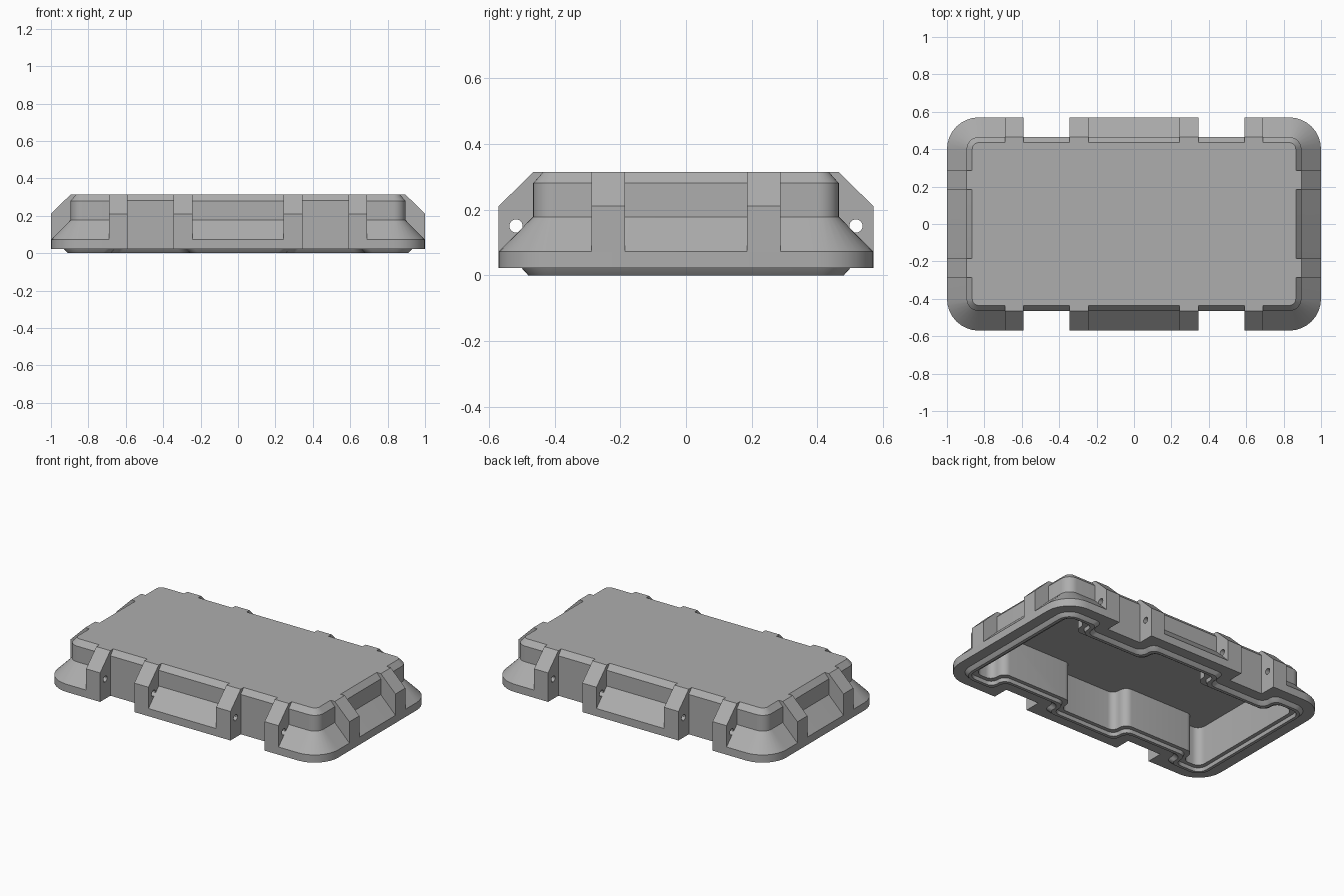
import bpy, bmesh, math
from mathutils import Vector

if "Cube" in bpy.data.objects:
    bpy.data.objects.remove(bpy.data.objects["Cube"])

HX, HY = 1.0, 0.57          # half length and half width
WALL = 0.105                # how far the tub wall sits inside the rim
RIM_Z, TOP_Z = 0.022, 0.314
NOTCH_IN, NOTCH_OUT = 0.345, 0.59

grey = bpy.data.materials.new("plain_grey")
grey.use_nodes = True
grey.diffuse_color = (0.42, 0.42, 0.42, 1)
grey.node_tree.nodes["Principled BSDF"].inputs["Base Color"].default_value = grey.diffuse_color


def finish(name, bm):
    bmesh.ops.recalc_face_normals(bm, faces=bm.faces)
    mesh = bpy.data.meshes.new(name)
    bm.to_mesh(mesh)
    bm.free()
    mesh.materials.append(grey)
    obj = bpy.data.objects.new(name, mesh)
    bpy.context.collection.objects.link(obj)
    return obj


def activate(obj):
    bpy.ops.object.select_all(action='DESELECT')
    obj.select_set(True)
    bpy.context.view_layer.objects.active = obj


def cut(obj, cutter):
    activate(obj)
    mod = obj.modifiers.new("cut", 'BOOLEAN')
    mod.operation, mod.solver, mod.object = 'DIFFERENCE', 'EXACT', cutter
    bpy.ops.object.modifier_apply(modifier=mod.name)
    bpy.data.objects.remove(cutter)


def smooth(obj):
    activate(obj)
    bpy.ops.object.shade_smooth_by_angle(angle=math.radians(30))


def rounded(corners, steps=8):
    """Round each right-angled corner (x, y, radius) of a closed path."""
    pts = []
    for i, (x, y, r) in enumerate(corners):
        p = Vector((x, y))
        before = (Vector(corners[i - 1][:2]) - p).normalized()
        after = (Vector(corners[(i + 1) % len(corners)][:2]) - p).normalized()
        centre = p + r * (before + after)
        for s in range(steps + 1):
            a = math.pi / 2 * s / steps
            pts.append(centre - r * (after * math.cos(a) + before * math.sin(a)))
    return pts


def full_loop(quarter):
    half = quarter + [(-x, y, r) for x, y, r in reversed(quarter)]
    return rounded(half + [(-x, -y, r) for x, y, r in half])


def plain_outline(d):
    return full_loop([(HX - d, HY - d, 0.17 - d)])


def notched_outline(d):
    """Rim outline moved inward by d, stepping in around the side notches."""
    out_y, in_y = HY - d, HY - WALL - d
    a, b = NOTCH_OUT + d, NOTCH_IN - d
    return full_loop([(HX - d, out_y, max(0.17 - d, 0.05)), (a, out_y, 0.045),
                      (a, in_y, 0.05), (b, in_y, 0.05), (b, out_y, 0.045)])


def loft(name, outline, levels, ring=False):
    """Skin a stack of (inset, height) outlines; a ring closes on itself."""
    bm = bmesh.new()
    loops = [[bm.verts.new((p.x, p.y, z)) for p in outline(d)] for d, z in levels]
    pairs = list(zip(loops, loops[1:]))
    if ring:
        pairs.append((loops[-1], loops[0]))
    else:
        bm.faces.new(loops[0])
        bm.faces.new(loops[-1])
    for low, high in pairs:
        for i in range(len(low)):
            j = (i + 1) % len(low)
            bm.faces.new((low[i], low[j], high[j], high[i]))
    return finish(name, bm)


def box_set(name, boxes):
    bm = bmesh.new()
    for lo, hi in boxes:
        made = bmesh.ops.create_cube(bm, size=1)["verts"]
        for v in made:
            v.co = [h if c > 0 else l for c, l, h in zip(v.co, lo, hi)]
    return finish(name, bm)


# Lid shell: rim, sloping skirt, upright wall and chamfered top
shell = loft("lid_shell", plain_outline,
             [(0, RIM_Z), (0, 0.072), (WALL, 0.178), (WALL, 0.28), (0.135, TOP_Z)])

# Notches through the rim on both long sides
notches = []
for sx in (-1, 1):
    xs = sorted((sx * NOTCH_IN, sx * NOTCH_OUT))
    for sy in (-1, 1):
        ys = sorted((sy * (HY - WALL - 0.0005), sy * 0.8))
        notches.append(((xs[0], ys[0], -0.2), (xs[1], ys[1], 0.5)))
cut(shell, box_set("notch_cutter", notches))

# Hollow underside
cut(shell, loft("cavity_cutter", notched_outline, [(0.14, -0.1), (0.14, 0.275)]))
smooth(shell)

# Sealing lip under the rim
lip = loft("sealing_lip", notched_outline,
           [(0.068, RIM_Z + 0.004), (0.07, RIM_Z), (0.09, 0), (0.11, 0),
            (0.115, RIM_Z), (0.115, RIM_Z + 0.004)], ring=True)
smooth(lip)


def rib(name, reach, start, end, along_x):
    """Bracket with a sloping top, running from start to end along a side."""
    profile = [(reach - 0.135, RIM_Z), (reach, RIM_Z), (reach, 0.21),
               (reach - WALL, TOP_Z), (reach - 0.135, TOP_Z)]
    bm = bmesh.new()
    ends = [[bm.verts.new((t, o, z) if along_x else (o, t, z)) for o, z in profile]
            for t in (start, end)]
    for e in ends:
        bm.faces.new(e)
    for i in range(len(profile)):
        j = (i + 1) % len(profile)
        bm.faces.new((ends[0][i], ends[0][j], ends[1][j], ends[1][i]))
    return finish(name, bm)


def mirror_all(obj):
    activate(obj)
    mod = obj.modifiers.new("mirror", 'MIRROR')
    mod.use_axis = (True, True, False)
    bpy.ops.object.modifier_apply(modifier=mod.name)


# Hinge-pin ribs beside each notch, drilled lengthwise
for name, start, end in (("inner_long_side_ribs", 0.243, NOTCH_IN),
                         ("outer_long_side_ribs", NOTCH_OUT, 0.69)):
    obj = rib(name, HY, start, end, True)
    bm = bmesh.new()
    bmesh.ops.create_cone(bm, cap_ends=True, segments=24, radius1=0.02, radius2=0.02, depth=3)
    drill = finish("pin_hole_cutter", bm)
    drill.data.transform(Vector((0, 1, 0)).rotation_difference(Vector((0, 1, 0))).to_matrix().to_4x4())
    for v in drill.data.vertices:
        v.co = (v.co.z, 0.517 + v.co.x, 0.15 + v.co.y)
    cut(obj, drill)
    mirror_all(obj)
    smooth(obj)

# Solid ribs on the short ends
end_ribs = rib("short_end_ribs", HX, 0.185, 0.287, False)
mirror_all(end_ribs)
smooth(end_ribs)
